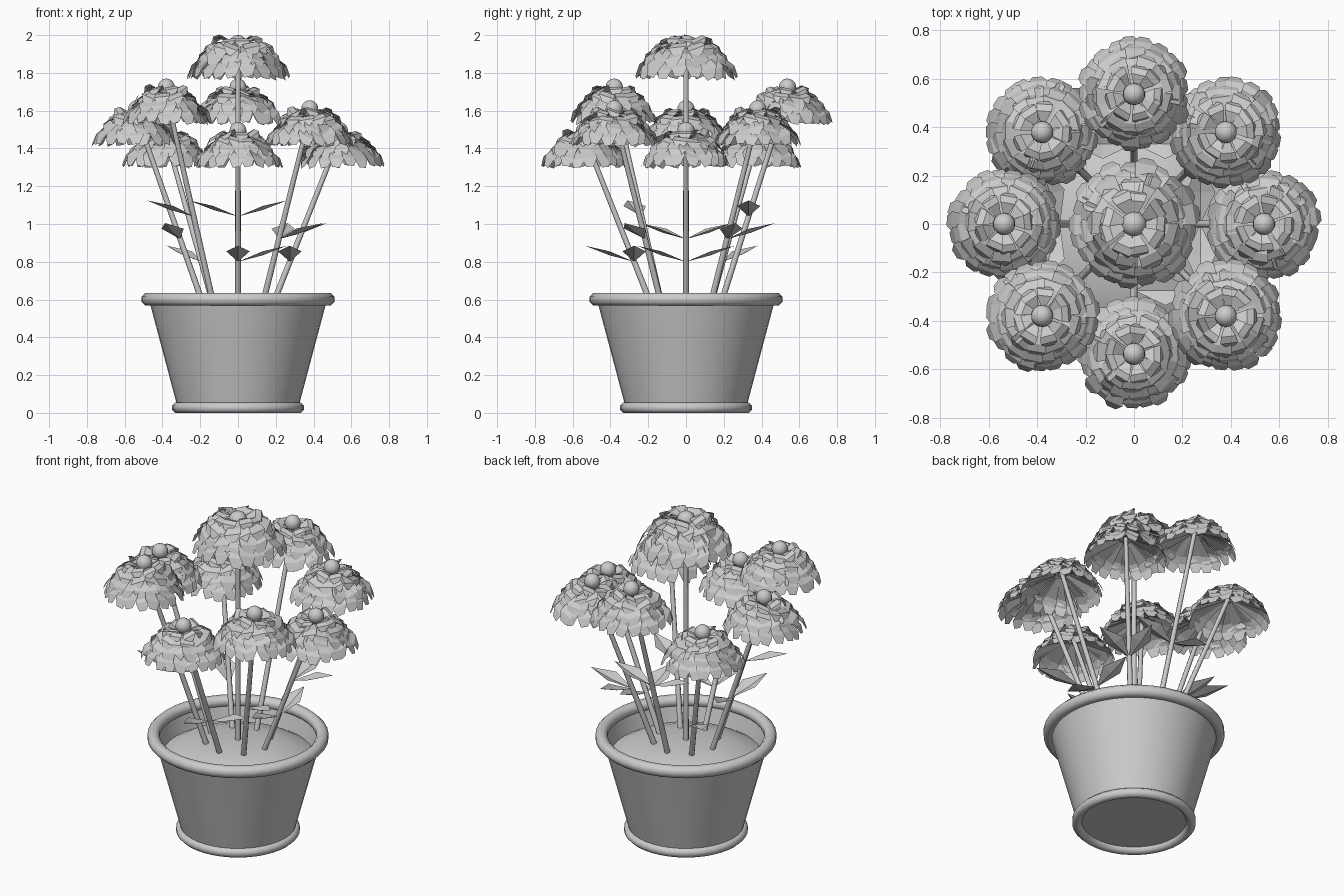
import bpy, bmesh, math, random
from math import sin, cos, pi, radians
from mathutils import Vector, Matrix

if "Cube" in bpy.data.objects:
    bpy.data.objects.remove(bpy.data.objects["Cube"])

random.seed(4)
grey = bpy.data.materials.new("plain grey")
grey.diffuse_color = (0.6, 0.6, 0.6, 1)
grey.use_nodes = True
grey.node_tree.nodes["Principled BSDF"].inputs["Base Color"].default_value = grey.diffuse_color


def finish(bm, name, smooth=None):
    """Turn a bmesh into a named, coloured object."""
    me = bpy.data.meshes.new(name)
    bm.to_mesh(me)
    bm.free()
    me.materials.append(grey)
    ob = bpy.data.objects.new(name, me)
    bpy.context.collection.objects.link(ob)
    if smooth:
        bpy.ops.object.select_all(action='DESELECT')
        ob.select_set(True)
        bpy.context.view_layer.objects.active = ob
        bpy.ops.object.shade_smooth_by_angle(angle=radians(smooth))
    return ob


def lathe(name, profile, closed=False, n=40, smooth=40):
    """Spin a radius/height profile round the z axis."""
    bm = bmesh.new()
    rows = []
    for r, z in profile:
        if r == 0:
            rows.append([bm.verts.new((0, 0, z))] * n)
        else:
            rows.append([bm.verts.new((r * cos(2 * pi * i / n), r * sin(2 * pi * i / n), z))
                         for i in range(n)])
    pairs = list(zip(rows, rows[1:]))
    if closed:
        pairs.append((rows[-1], rows[0]))
    for a, b in pairs:
        for i in range(n):
            j = (i + 1) % n
            bm.faces.new(dict.fromkeys((a[i], a[j], b[j], b[i])))
    bmesh.ops.recalc_face_normals(bm, faces=bm.faces)
    return finish(bm, name, smooth)


def ring(name, major, minor, z, n=8):
    """Round band with an eight-sided section."""
    lathe(name, [(major + minor * cos(2 * pi * (k + .5) / n) * 1.07,
                  z + minor * sin(2 * pi * (k + .5) / n) * 1.07) for k in range(n)], True, smooth=50)


# pot: hollow wall, recessed base, rim and foot bands, mounded soil
lathe("pot_wall", [(0, 0.03), (0.32, 0.03), (0.469, 0.59), (0.455, 0.59), (0.31, 0.05), (0, 0.05)])
ring("pot_rim", 0.477, 0.034, 0.601)
ring("pot_foot", 0.322, 0.027, 0.027)
lathe("soil", [(0.43, 0.485), (0.36, 0.525), (0.27, 0.557), (0.185, 0.573), (0, 0.583)])

# petal tiers of a flower head: count, half width, (radius, height) at base, shoulder, tip
TIERS = [(9, 0.036, (0.035, -0.065), (0.085, -0.045), (0.125, -0.085)),
         (13, 0.042, (0.035, -0.075), (0.120, -0.078), (0.168, -0.130)),
         (17, 0.043, (0.035, -0.090), (0.150, -0.115), (0.202, -0.182)),
         (21, 0.040, (0.035, -0.100), (0.178, -0.155), (0.234, -0.230))]


def flower(name, pos, scale, ball_drop=0.0):
    bm = bmesh.new()
    for t, (count, hw, base, mid, tip) in enumerate(TIERS):
        for i in range(count):
            ang = 2 * pi * (i + 0.5 * (t % 2) + random.uniform(-.2, .2)) / count
            dz = random.uniform(-.008, .006)
            tilt = random.uniform(-.018, .018)
            reach = random.uniform(.95, 1.03)
            rad = Vector((cos(ang), sin(ang), 0))
            tan = Vector((-sin(ang), cos(ang), 0))

            def pt(rz, side, drop=0.0):
                p = rad * rz[0] * reach + tan * side + Vector((0, 0, rz[1] + dz - drop + tilt * side / hw))
                return bm.verts.new(Vector(pos) + p * scale)
            near = ((mid[0] + tip[0]) / 2 + .008, (mid[1] + tip[1]) / 2 + .008)
            rows = [[pt(p, s * w, abs(s) * 0.004) for s in (-1, 1)]
                    for p, w in ((base, .008), (mid, hw * .85), (near, hw), (tip, hw * .5))]
            for a, b in zip(rows, rows[1:]):
                bm.faces.new((a[0], b[0], b[1], a[1]))
    finish(bm, name + "_petals")
    # round centre
    r = 0.046 * scale
    bm = bmesh.new()
    bmesh.ops.create_uvsphere(bm, u_segments=14, v_segments=10, radius=r,
                              matrix=Matrix.Translation((pos[0], pos[1], pos[2] - r - ball_drop)))
    finish(bm, name + "_centre", 60)


def stem(name, a, b, r=0.014):
    a, b = Vector(a), Vector(b)
    bm = bmesh.new()
    m = Matrix.Translation((a + b) / 2) @ (b - a).to_track_quat('Z', 'Y').to_matrix().to_4x4()
    bmesh.ops.create_cone(bm, cap_ends=True, segments=8, radius1=r * 1.15, radius2=r * .9,
                          depth=(b - a).length, matrix=m)
    finish(bm, name, 60)


def leaf(name, root, degrees, length=0.26, rise=0.085, hw=0.062):
    """Pointed leaf folded along its midrib."""
    a = radians(degrees)
    out, side = Vector((cos(a), sin(a), 0)), Vector((-sin(a), cos(a), 0))
    up = Vector((0, 0, 1))
    root = Vector(root)
    bm = bmesh.new()
    p0 = bm.verts.new(root)
    m = bm.verts.new(root + out * length * .5 + up * rise * .4)
    tip = bm.verts.new(root + out * length + up * rise)
    for s in (-1, 1):
        e = bm.verts.new(root + out * length * .5 + side * hw * s + up * rise * .65)
        f1, f2 = (p0, m, e), (m, tip, e)
        bm.faces.new(f1 if s > 0 else f1[::-1])
        bm.faces.new(f2 if s > 0 else f2[::-1])
    finish(bm, name)


# middle flower, taller and larger
stem("stem_middle", (0, 0, 0.57), (0, 0, 1.95))
flower("flower_middle", (0, 0, 2.045), 1.15, 0.045)

# ring of eight leaning flowers in three heights
stems = []
for i in range(8):
    a = 2 * pi * i / 8
    top = (1.54, 1.655, 1.77)[i % 3]
    foot = Vector((0.182 * cos(a), 0.182 * sin(a), 0.568))
    head = Vector((0.537 * cos(a), 0.537 * sin(a), top))
    stems.append((foot, head - Vector((0, 0, 0.08))))
    stem(f"stem_{i}", *stems[-1])
    flower(f"flower_{i}", head, 1.0)

# leaves: stem index and headings; their level follows the stem height
LEVELS = (0.80, 0.92, 1.04)
LEAVES = [(0, (90, 270)), (1, (10, 80)), (2, (0, 180)), (3, (135,)),
          (4, (108, 252)), (5, (197,)), (6, (270, 0)), (7, (335,))]
for i, headings in LEAVES:
    a, b = stems[i]
    t = (LEVELS[i % 3] - a.z) / (b.z - a.z)
    for k, heading in enumerate(headings):
        leaf(f"leaf_{i}_{k}", a.lerp(b, t), heading)
